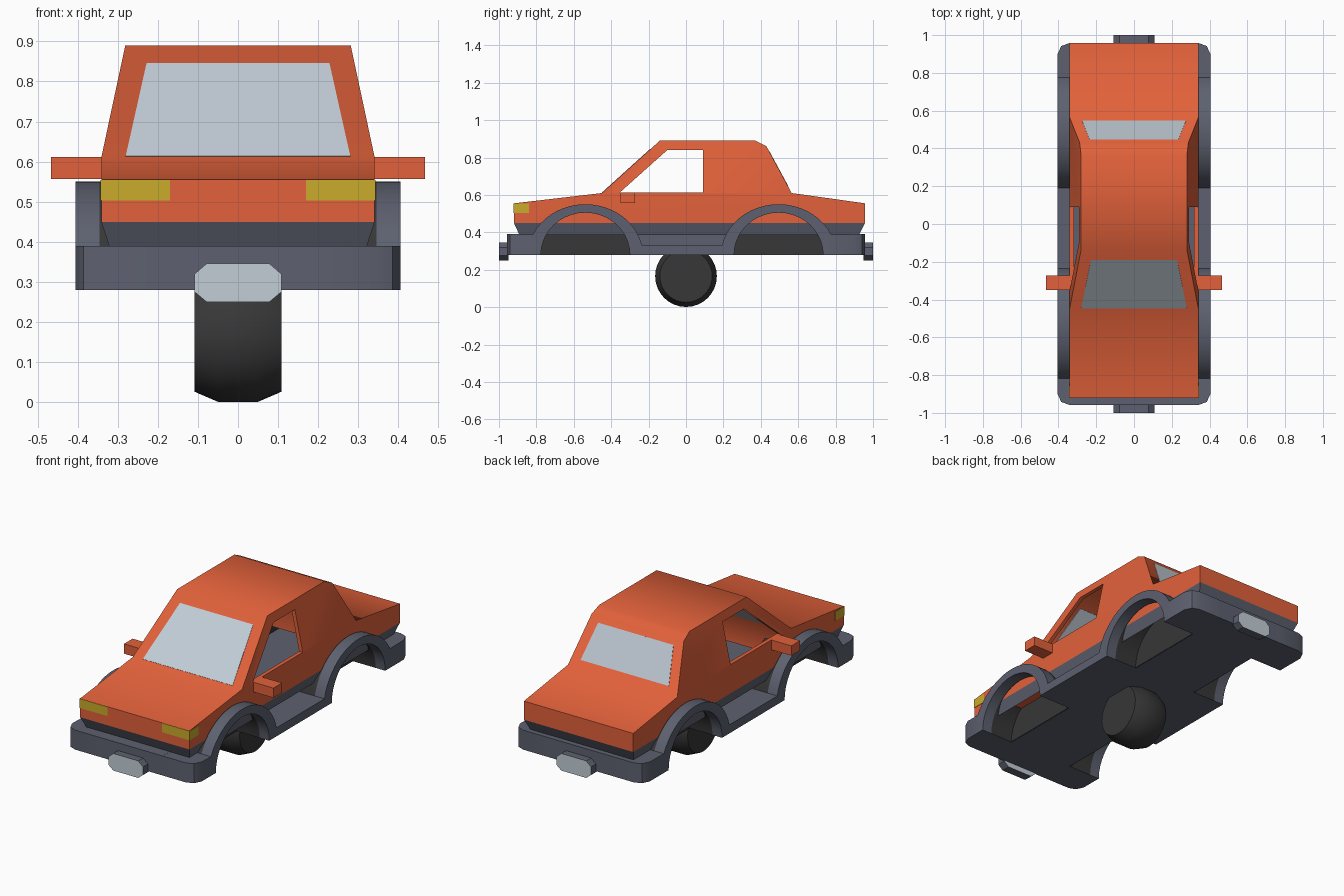
import bpy, bmesh, math
from mathutils import Vector

cube = bpy.data.objects.get("Cube")
if cube:
    bpy.data.objects.remove(cube, do_unlink=True)


def material(name, rgb):
    m = bpy.data.materials.new(name)
    m.use_nodes = True
    color = (*rgb, 1)
    m.diffuse_color = color
    bsdf = m.node_tree.nodes["Principled BSDF"]
    bsdf.inputs["Base Color"].default_value = color
    bsdf.inputs["Roughness"].default_value = 0.7
    return m


ORANGE = material("orange paint", (0.76, 0.12, 0.043))
SLATE = material("slate grey", (0.11, 0.12, 0.16))
DARK = material("dark rubber", (0.038, 0.038, 0.038))
GLASS = material("pale glass", (0.54, 0.61, 0.67))
YELLOW = material("yellow lamp", (0.59, 0.41, 0.024))


def loft(name, rings, mats, rule=None, split=None, caps=True, smooth=0):
    """Skin a row of matching closed rings; caps may be split along one chord."""
    bm = bmesh.new()
    loops = [[bm.verts.new(p) for p in ring] for ring in rings]
    n = len(loops[0])
    for a, b in zip(loops, loops[1:]):
        for i in range(n):
            j = (i + 1) % n
            bm.faces.new((a[i], a[j], b[j], b[i]))
    if caps:
        for loop in (loops[0], loops[-1]):
            if split:
                i, j = split
                bm.faces.new(loop[i:j + 1])
                bm.faces.new(loop[j:] + loop[:i + 1])
            else:
                bm.faces.new(loop)
    bmesh.ops.recalc_face_normals(bm, faces=bm.faces)
    if bm.calc_volume(signed=True) < 0:
        bmesh.ops.reverse_faces(bm, faces=bm.faces)
    bm.normal_update()
    if rule:
        for f in bm.faces:
            f.material_index = rule(f)
    mesh = bpy.data.meshes.new(name)
    bm.to_mesh(mesh)
    bm.free()
    ob = bpy.data.objects.new(name, mesh)
    bpy.context.collection.objects.link(ob)
    for m in mats:
        mesh.materials.append(m)
    if smooth:
        shade(ob, smooth)
    return ob


def select(ob):
    bpy.ops.object.select_all(action='DESELECT')
    ob.select_set(True)
    bpy.context.view_layer.objects.active = ob


def shade(ob, degrees):
    select(ob)
    bpy.ops.object.shade_smooth_by_angle(angle=math.radians(degrees))


def prism(name, profile, width, mats, **kw):
    """Side profile of (y, z) points, spread to a half width that depends on z."""
    rings = [[(s * width(z), y, z) for y, z in profile] for s in (-1, 1)]
    return loft(name, rings, mats, **kw)


def box(name, x, y, z, mat):
    ring = [(x[0], y[0]), (x[1], y[0]), (x[1], y[1]), (x[0], y[1])]
    return loft(name, [[(px, py, h) for px, py in ring] for h in z], [mat])


def cut(ob, cutter):
    cutter.hide_render = True
    mod = ob.modifiers.new("cut", 'BOOLEAN')
    mod.object = cutter
    mod.solver = 'EXACT'
    select(ob)
    bpy.ops.object.modifier_apply(modifier=mod.name)
    bpy.data.objects.remove(cutter, do_unlink=True)


def arc(y, z, a, b, start, end, steps=20):
    angles = [math.radians(start + (end - start) * i / steps) for i in range(steps + 1)]
    return [(y + a * math.cos(t), z + b * math.sin(t)) for t in angles]


# Painted body in one piece, straight below the waist and tapering above it
def body_width(z):
    return 0.341 - max(z - 0.61, 0) * 0.214


body = prism("body", [(-0.92, 0.45), (-0.92, 0.555), (-0.45, 0.61), (-0.14, 0.89),
                      (0.37, 0.89), (0.43, 0.86), (0.565, 0.61), (0.957, 0.555),
                      (0.957, 0.45)], body_width, [ORANGE], split=(2, 6))

# Hollow cabin, open to the floor, and the open side windows
cut(body, prism("cabin_cutter", [(-0.42, 0.43), (-0.42, 0.61), (-0.133, 0.87),
                                 (0.365, 0.87), (0.415, 0.845), (0.542, 0.61),
                                 (0.542, 0.43)],
                lambda z: body_width(z) - 0.022, [ORANGE], split=(1, 5)))
cut(body, prism("window_cutter", [(-0.355, 0.612), (-0.10, 0.84), (0.09, 0.84),
                                  (0.09, 0.612)], lambda z: 0.5, [ORANGE]))
shade(body, 60)

# Grey skirt tucked under the painted body
loft("skirt", [[(x, y0, z), (-x, y0, z), (-x, y1, z), (x, y1, z)]
               for x, y0, y1, z in ((0.32, -0.89, 0.925, 0.385), (0.341, -0.92, 0.957, 0.45))],
     [SLATE], caps=False)

# Chassis: flat floor pan, and sides with wheel arches and rounded bumper corners
AXLES = (-0.538, 0.495)
END = 0.957
prism("floor_pan", [(-END, 0.28), (-END, 0.39), (END, 0.39), (END, 0.28)],
      lambda z: 0.2, [SLATE])
side_profile = [(-END, 0.28), (-END, 0.39)]
side_profile += arc(AXLES[0], 0.27, 0.31, 0.28, 155, 12)
side_profile += arc(AXLES[1], 0.27, 0.31, 0.28, 168, 25)
side_profile += [(END, 0.39), (END, 0.28)]
for axle in reversed(AXLES):
    side_profile += arc(axle, 0.28, 0.238, 0.225, 0, 180)


def inner_well(f):
    c = f.calc_center_median()
    near = any(abs(c.y - axle) < 0.3 for axle in AXLES)
    return int(abs(c.x) < 0.3 and c.z > 0.285 and near and abs(f.normal.x) < 0.9)


for side, label in ((1, "left"), (-1, "right")):
    rings = [[(side * x, max(-end, min(end, y)), z) for y, z in side_profile]
             for x, end in ((0.2, END), (0.345, END), (0.385, 0.942), (0.405, 0.9))]
    loft(label + "_chassis_side", rings, [SLATE, DARK], rule=inner_well, smooth=35)
    for axle, place in zip(AXLES, ("front", "rear")):
        loft(f"{label}_{place}_well_wall",
             [[(side * x, y, z) for y, z in arc(axle, 0.281, 0.238, 0.225, 0, 180)]
              for x in (0.198, 0.205)], [DARK])

# Single central roller under the chassis
tread = [(-0.108, 0.14), (-0.05, 0.165), (0.05, 0.165), (0.108, 0.14)]
loft("roller", [[(x, y, z) for y, z in arc(0, 0.166, r, r, 0, 348.75, 31)] for x, r in tread],
     [DARK], smooth=30)


# Windscreen and rear window set into the sloping cabin faces
def pane(name, low, high, half_low, half_high, facing):
    corners = [Vector(p) for p in ((-half_low, *low), (half_low, *low),
                                   (half_high, *high), (-half_high, *high))]
    n = (corners[1] - corners[0]).cross(corners[3] - corners[0]).normalized()
    n *= facing
    loft(name, [[c + n * d for c in corners] for d in (-0.024, 0.002)], [GLASS])


pane("windscreen", (-0.447, 0.6127), (-0.19, 0.845), 0.28, 0.228, 1)
pane("rear_window", (0.545, 0.647), (0.446, 0.83), 0.275, 0.235, -1)

# Wraparound front lamps and wing mirrors
for side, label in ((1, "left"), (-1, "right")):
    box(label + "_front_lamp", (side * 0.17, side * 0.343), (-0.922, -0.84),
        (0.503, 0.5545), YELLOW)
    box(label + "_mirror", (side * 0.335, side * 0.466), (-0.35, -0.273),
        (0.557, 0.612), ORANGE)

# Clipped-corner plates on both bumpers, pale on the outward face
plate = [(-0.108, 0.275), (-0.078, 0.25), (0.078, 0.25), (0.108, 0.275),
         (0.108, 0.32), (0.078, 0.346), (-0.078, 0.346), (-0.108, 0.32)]
for side, label in ((-1, "front"), (1, "rear")):
    loft(label + "_plate", [[(x, side * y, z) for x, z in plate] for y in (0.95, 1.0)],
         [SLATE, GLASS], rule=lambda f: int(abs(f.normal.y) > 0.9))
